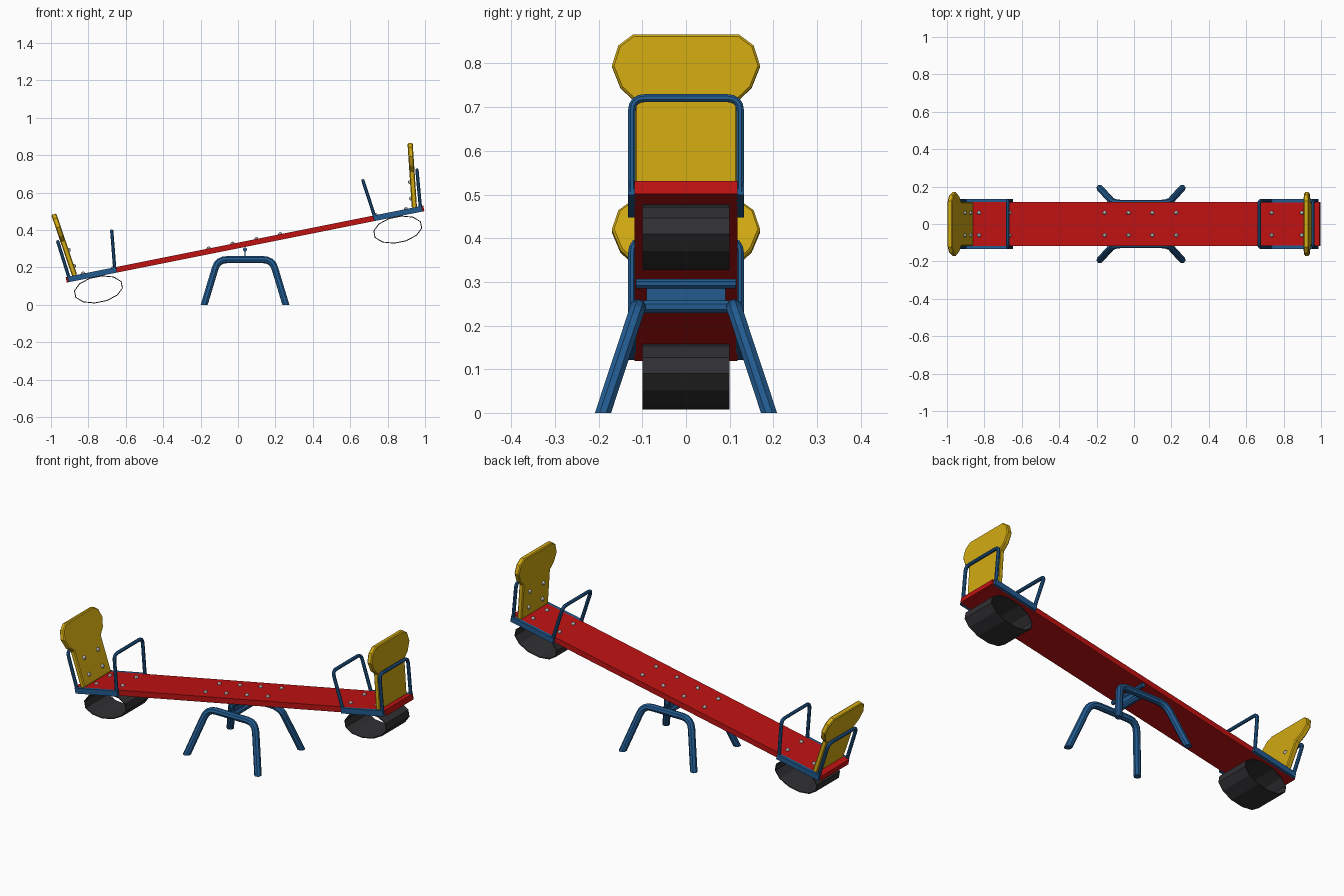
import bpy, bmesh
from math import radians, cos, sin, pi
from mathutils import Matrix, Vector

if "Cube" in bpy.data.objects:
    bpy.data.objects.remove(bpy.data.objects["Cube"])

def material(name, rgb):
    m = bpy.data.materials.new(name)
    m.diffuse_color = (*rgb, 1)
    m.use_nodes = True
    m.node_tree.nodes["Principled BSDF"].inputs["Base Color"].default_value = m.diffuse_color
    return m

RED = material("red", (0.52, 0.006, 0.006))
BLUE = material("blue", (0.016, 0.105, 0.28))
YELLOW = material("yellow", (0.64, 0.40, 0.006))
BLACK = material("rubber", (0.03, 0.03, 0.033))

# tilted frame of the plank, and one frame for each seat end
TILT = Matrix.Translation((0.0375, 0, 0.325)) @ Matrix.Rotation(radians(-11.3), 4, 'Y')
ENDS = {"right": TILT, "left": TILT @ Matrix.Rotation(pi, 4, 'Z')}

def finish(name, bm, mat=None, frame=Matrix()):
    bmesh.ops.recalc_face_normals(bm, faces=bm.faces)
    bm.transform(frame)
    me = bpy.data.meshes.new(name)
    bm.to_mesh(me)
    bm.free()
    ob = bpy.data.objects.new(name, me)
    bpy.context.collection.objects.link(ob)
    if mat:
        me.materials.append(mat)
    return ob

def add_box(bm, size, loc):
    bmesh.ops.create_cube(bm, size=1, matrix=Matrix.Translation(loc) @ Matrix.Diagonal((*size, 1)))

def add_bolt(bm, frame, r=0.011):
    bmesh.ops.create_uvsphere(bm, u_segments=8, v_segments=6, radius=r, matrix=frame)

def rounded(points, radius, steps=4):
    """Round the inner corners of a polyline."""
    pts = [Vector(p) for p in points]
    out = [pts[0]]
    for a, b, c in zip(pts, pts[1:], pts[2:]):
        p = b + (a - b).normalized() * radius
        q = b + (c - b).normalized() * radius
        for i in range(steps + 1):
            t = i / steps
            out.append(p * (1 - t) ** 2 + b * 2 * t * (1 - t) + q * t * t)
    return out + [pts[-1]]

def add_tube(bm, pts, r, sides=8):
    """Sweep a polygon section along a planar path with mitred joints."""
    normal = Vector((0, 0, 0))
    for a, b, c in zip(pts, pts[1:], pts[2:]):
        normal += (b - a).cross(c - b)
    if normal.length < 1e-6:
        normal = (pts[-1] - pts[0]).orthogonal()
    normal.normalize()
    rings = []
    for i, p in enumerate(pts):
        d0 = (p - pts[max(i - 1, 0)]).normalized()
        d1 = (pts[min(i + 1, len(pts) - 1)] - p).normalized()
        side = normal.cross((d0 + d1).normalized())
        rings.append([bm.verts.new(p + r * (cos(t) * normal + sin(t) * side))
                      for t in [2 * pi * (k + 0.5) / sides for k in range(sides)]])
    for a, b in zip(rings, rings[1:]):
        for k in range(sides):
            j = (k + 1) % sides
            bm.faces.new((a[k], a[j], b[j], b[k]))
    bm.faces.new(rings[0])
    bm.faces.new(rings[-1])

# plank
bm = bmesh.new()
add_box(bm, (1.95, 0.236, 0.03), (0, 0, 0))
finish("plank", bm, RED, TILT)

# plank bolts
bm = bmesh.new()
for u in (0.065, 0.195, 0.715, 0.88):
    for sx in (-1, 1):
        for y in (-0.06, 0.06):
            add_bolt(bm, Matrix.Translation((sx * u, y, 0.015)))
finish("plank_bolts", bm, None, TILT)

# backrest outline (half): y, height
HALF = [(0.118, 0), (0.118, 0.195), (0.15, 0.225), (0.17, 0.275), (0.155, 0.322), (0.122, 0.347)]

for side, frame in ENDS.items():
    # backrest board leaning outwards
    lean = frame @ Matrix.Translation((0.926, 0, 0.013)) @ Matrix.Rotation(radians(7.5), 4, 'Y')
    bm = bmesh.new()
    outline = HALF + [(-y, z) for y, z in reversed(HALF)]
    f = bm.faces.new([bm.verts.new((-0.014, y, z)) for y, z in outline])
    ext = bmesh.ops.extrude_face_region(bm, geom=[f])
    bmesh.ops.translate(bm, vec=(0.028, 0, 0),
                        verts=[v for v in ext["geom"] if isinstance(v, bmesh.types.BMVert)])
    rim = [e for e in bm.edges if abs(e.verts[0].co.x - e.verts[1].co.x) < 1e-5]
    bmesh.ops.bevel(bm, geom=rim, offset=0.005, segments=1, affect='EDGES')
    finish(side + "_backrest", bm, YELLOW, lean)

    # backrest bolts
    bm = bmesh.new()
    for y in (-0.06, 0.06):
        for z in (0.05, 0.14):
            add_bolt(bm, Matrix.Translation((-0.014, y, z)))
    finish(side + "_backrest_bolts", bm, None, lean)

    # grab handle, back hoop and side rails
    for part, u0, u1 in (("handle", 0.711, 0.685), ("back_hoop", 0.956, 0.979)):
        bm = bmesh.new()
        path = [(u0, -0.124, -0.01), (u1, -0.124, 0.208), (u1, 0.124, 0.208), (u0, 0.124, -0.01)]
        add_tube(bm, rounded(path, 0.03), 0.0095)
        finish(side + "_" + part, bm, BLUE, frame)
    bm = bmesh.new()
    for y in (-0.124, 0.124):
        add_box(bm, (0.264, 0.018, 0.03), (0.833, y, 0))
    finish(side + "_side_rails", bm, BLUE, frame)

    # flattened tyre bumper: thin open ring
    bm = bmesh.new()
    loops = []
    for y, k in ((-0.1, 0), (0.1, 0), (0.1, 0.005), (-0.1, 0.005)):
        loops.append([bm.verts.new((0.816 + (0.134 - k) * cos(t), y, -0.084 + (0.072 - k) * sin(t)))
                      for t in [2 * pi * (i + 0.5) / 12 for i in range(12)]])
    for a, b in zip(loops, loops[1:] + loops[:1]):
        for i in range(12):
            j = (i + 1) % 12
            bm.faces.new((a[i], a[j], b[j], b[i]))
    finish(side + "_tyre", bm, BLACK, frame)

# bent-tube legs, cut flat at the ground
for name, s in (("front_leg", -1), ("back_leg", 1)):
    bm = bmesh.new()
    path = [(-0.19, s * 0.2, -0.03), (-0.108, s * 0.11, 0.242),
            (0.183, s * 0.11, 0.242), (0.265, s * 0.2, -0.03)]
    add_tube(bm, rounded(path, 0.05), 0.019)
    cut = bmesh.ops.bisect_plane(bm, geom=bm.verts[:] + bm.edges[:] + bm.faces[:],
                                 plane_co=(0, 0, 0), plane_no=(0, 0, -1), clear_outer=True)
    edges = [e for e in cut["geom_cut"] if isinstance(e, bmesh.types.BMEdge)]
    bmesh.ops.holes_fill(bm, edges=edges)
    finish(name, bm, BLUE)

# crossbar, pivot plate and axle
bm = bmesh.new()
add_tube(bm, [Vector((0.0375, -0.11, 0.243)), Vector((0.0375, 0.11, 0.243))], 0.016)
finish("crossbar", bm, BLUE)
bm = bmesh.new()
add_box(bm, (0.006, 0.18, 0.05), (0.0375, 0, 0.27))
finish("pivot_plate", bm, BLUE)
bm = bmesh.new()
add_tube(bm, [Vector((0.0375, -0.115, 0.296)), Vector((0.0375, 0.115, 0.296))], 0.012)
finish("pivot_axle", bm, BLUE)
